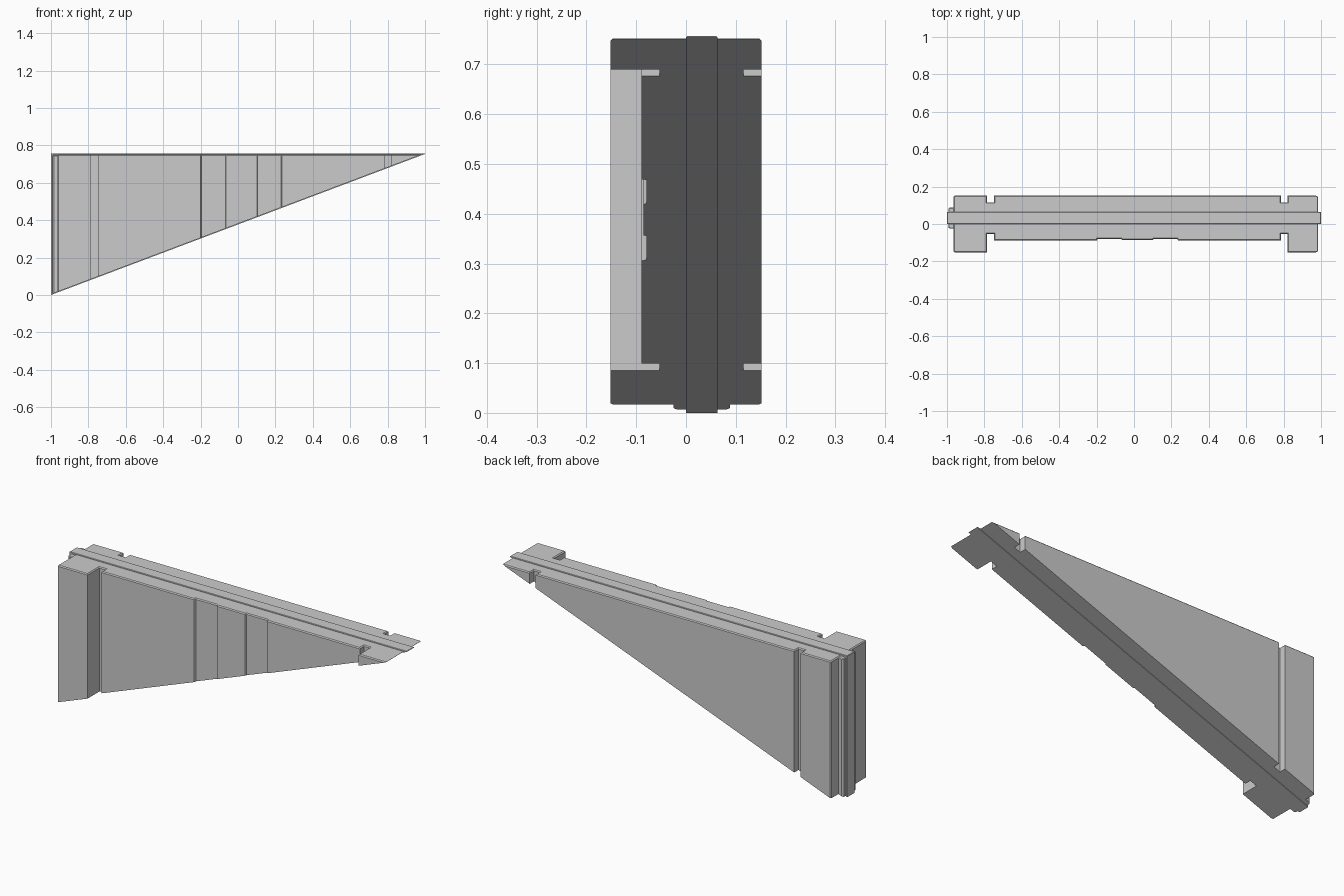
import bpy, bmesh

if "Cube" in bpy.data.objects:
    bpy.data.objects.remove(bpy.data.objects["Cube"])

SLOPE = 0.377  # rise of the ramp underside per unit of x


def wedge_prism(name, plan, top, lift, chamfer):
    """Extrude a plan outline, chamfer its top rim, then slice off the sloped underside."""
    bm = bmesh.new()
    base = bm.faces.new([bm.verts.new((x, y, -0.2)) for x, y in plan])
    ext = bmesh.ops.extrude_face_region(bm, geom=[base])
    for v in ext["geom"]:
        if isinstance(v, bmesh.types.BMVert):
            v.co.z = top
    bmesh.ops.recalc_face_normals(bm, faces=bm.faces[:])
    if chamfer:
        rim = [e for e in bm.edges if all(v.co.z > top - 1e-4 for v in e.verts)]
        bmesh.ops.bevel(bm, geom=rim, offset=chamfer, segments=1,
                        affect='EDGES', profile=0.5)
    # Slice along the slope and cap the cut
    cut = bmesh.ops.bisect_plane(
        bm, geom=bm.verts[:] + bm.edges[:] + bm.faces[:],
        plane_co=(-1, 0, lift), plane_no=(SLOPE, 0, -1), clear_outer=True)
    edges = [e for e in cut["geom_cut"] if isinstance(e, bmesh.types.BMEdge)]
    bmesh.ops.edgeloop_fill(bm, edges=edges)
    bmesh.ops.recalc_face_normals(bm, faces=bm.faces[:])
    mesh = bpy.data.meshes.new(name)
    bm.to_mesh(mesh)
    bm.free()
    obj = bpy.data.objects.new(name, mesh)
    bpy.context.collection.objects.link(obj)
    return obj


# Wall body: end pillars, notches and a slightly recessed front panel
L, R = -0.965, 0.987
front = [(L, -0.147), (L + 0.005, -0.152), (-0.785, -0.152), (-0.785, -0.053),
         (-0.748, -0.053), (-0.748, -0.089),
         (-0.2, -0.089), (-0.195, -0.079), (-0.068, -0.079), (-0.065, -0.085),
         (0.102, -0.085), (0.105, -0.079), (0.23, -0.079), (0.235, -0.089),
         (0.785, -0.089), (0.785, -0.053), (0.82, -0.053), (0.82, -0.152),
         (R - 0.005, -0.152), (R, -0.147)]
back = [(R, 0.147), (R - 0.005, 0.152), (0.82, 0.152), (0.82, 0.116),
        (0.785, 0.116), (0.785, 0.152), (-0.748, 0.152), (-0.748, 0.116),
        (-0.785, 0.116), (-0.785, 0.152), (L + 0.005, 0.152), (L, 0.147)]
wedge_prism("wall_body", front + back, 0.752, 0.004, 0.005)

# Raised centre rail running the full length and down the end
wedge_prism("centre_rail", [(-1, 0), (1, 0), (1, 0.063), (-1, 0.063)],
            0.757, 0.0, 0.002)

# Stepped end tab behind the rail
wedge_prism("end_tab", [(-0.993, -0.018), (-0.993, 0.081), (-0.985, 0.088),
                        (-0.95, 0.088), (-0.95, -0.025), (-0.985, -0.025)],
            0.748, 0.004, 0.004)
